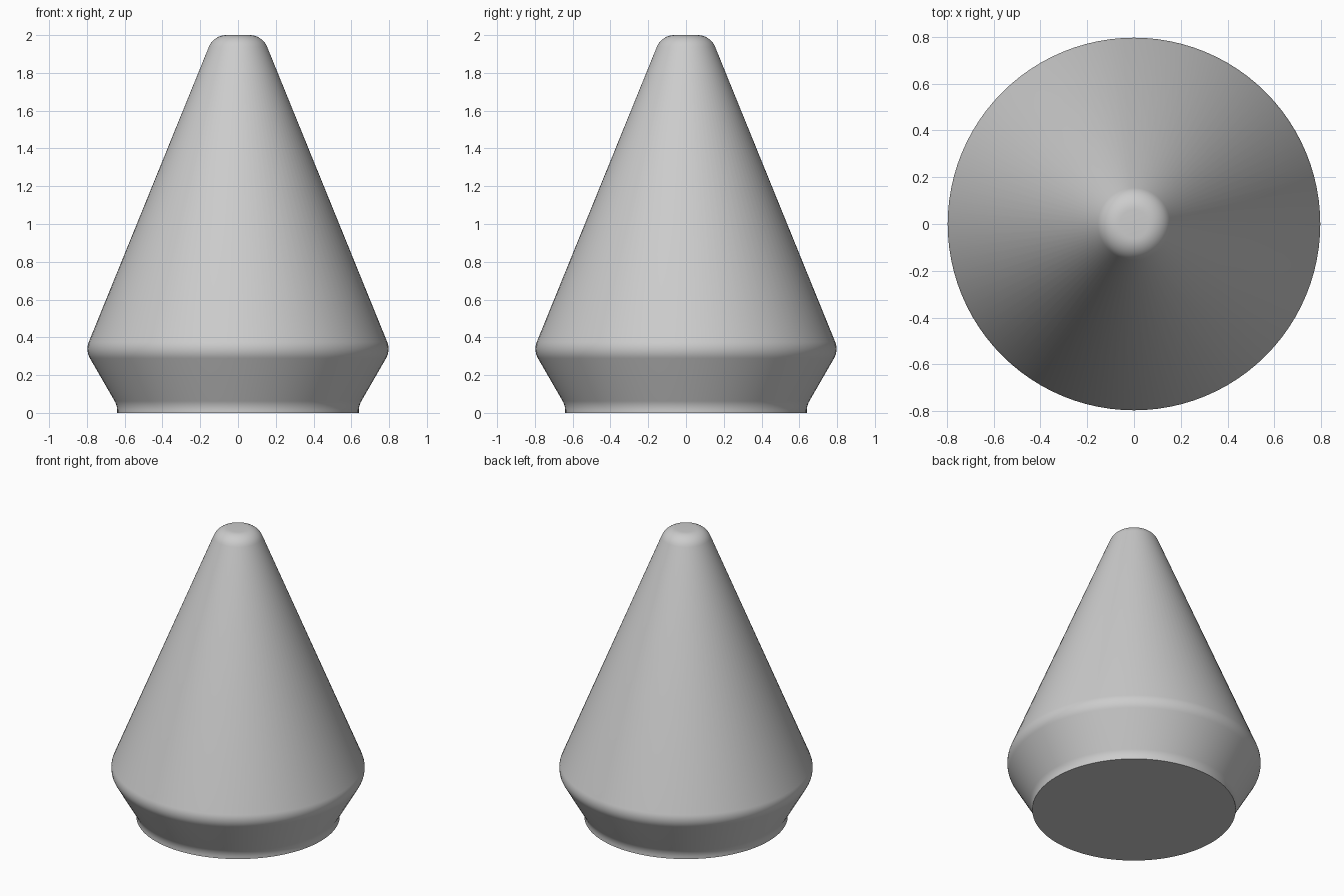
import bpy
import bmesh
from math import pi, radians, tan, sin
from mathutils import Vector

SIDES = 96

cube = bpy.data.objects.get("Cube")
if cube:
    bpy.data.objects.remove(cube, do_unlink=True)


def fillet(before, corner, after, radius, steps=8):
    """Arc points that round a profile corner."""
    a = (before - corner).normalized()
    b = (after - corner).normalized()
    half = a.angle(b) / 2
    centre = corner + (a + b).normalized() * (radius / sin(half))
    start = (corner + a * (radius / tan(half)) - centre).normalized()
    end = (corner + b * (radius / tan(half)) - centre).normalized()
    return [centre + start.slerp(end, i / steps) * radius
            for i in range(steps + 1)]


# Sharp half profile: base, foot, waist, tip
corners = [Vector(p) for p in ((0, 0, 0), (0.64, 0, 0), (0.64, 0, 0.04),
                               (0.808, 0, 0.331), (0.129, 0, 2), (0, 0, 2))]
profile = corners[:2]
for i in (2, 3, 4):
    profile += fillet(corners[i - 1], corners[i], corners[i + 1], 0.1)
profile.append(corners[-1])

# Turn the profile about the vertical axis
bm = bmesh.new()
verts = [bm.verts.new(p) for p in profile]
edges = [bm.edges.new(pair) for pair in zip(verts, verts[1:])]
bmesh.ops.spin(bm, geom=verts + edges, cent=(0, 0, 0), axis=(0, 0, 1),
               angle=2 * pi, steps=SIDES)
bmesh.ops.remove_doubles(bm, verts=bm.verts, dist=0.0001)
bmesh.ops.recalc_face_normals(bm, faces=bm.faces)
mesh = bpy.data.meshes.new("cone_body")
bm.to_mesh(mesh)
bm.free()

body = bpy.data.objects.new("cone_body", mesh)
bpy.context.collection.objects.link(body)

# Plain grey
grey = bpy.data.materials.new("light_grey")
grey.use_nodes = True
colour = (0.604, 0.604, 0.604, 1)
grey.diffuse_color = colour
grey.node_tree.nodes["Principled BSDF"].inputs["Base Color"].default_value = colour
mesh.materials.append(grey)

# Smooth sides, crisp base rim
bpy.ops.object.select_all(action="DESELECT")
body.select_set(True)
bpy.context.view_layer.objects.active = body
bpy.ops.object.shade_smooth_by_angle(angle=radians(30))
